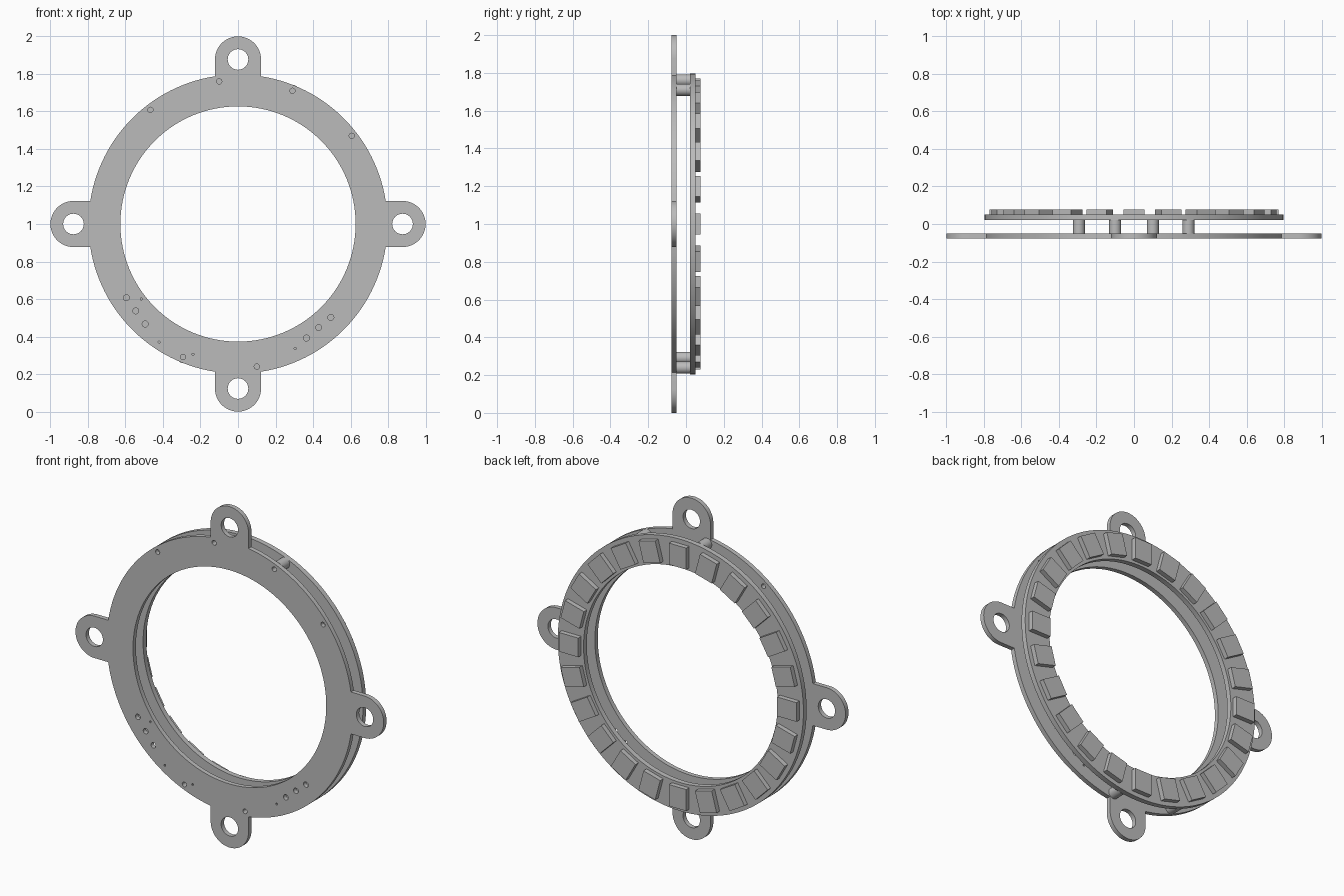
import bpy, math
from mathutils import Matrix

if "Cube" in bpy.data.objects:
    bpy.data.objects.remove(bpy.data.objects["Cube"])

CZ = 1.0                       # height of the ring centre
R_OUT, R_IN = 0.797, 0.627     # ring radii
LUG_C, LUG_R, LUG_HOLE = 0.877, 0.123, 0.055

grey = bpy.data.materials.new("plain grey")
grey.diffuse_color = (0.5, 0.5, 0.5, 1)
grey.use_nodes = True
grey.node_tree.nodes["Principled BSDF"].inputs["Base Color"].default_value = grey.diffuse_color


def arc(cx, cy, r, a0, a1, n):
    return [(cx + r * math.cos(a0 + (a1 - a0) * i / n),
             cy + r * math.sin(a0 + (a1 - a0) * i / n)) for i in range(n + 1)]


def circle(cx, cy, r, n):
    return arc(cx, cy, r, 0, 2 * math.pi, n)[:-1]


def extrude_loops(name, loops, y0, y1):
    """Flat part from an outline plus hole loops, spanning y0..y1."""
    cu = bpy.data.curves.new(name + "_profile", 'CURVE')
    cu.dimensions = '2D'
    cu.fill_mode = 'BOTH'
    cu.extrude = (y1 - y0) / 2
    for pts in loops:
        sp = cu.splines.new('POLY')
        sp.points.add(len(pts) - 1)
        for p, (x, z) in zip(sp.points, pts):
            p.co = (x, z, 0, 1)
        sp.use_cyclic_u = True
    ob = bpy.data.objects.new(name, cu)
    bpy.context.collection.objects.link(ob)
    bpy.ops.object.select_all(action='DESELECT')
    ob.select_set(True)
    bpy.context.view_layer.objects.active = ob
    bpy.ops.object.convert(target='MESH')
    ob = bpy.context.view_layer.objects.active
    ob.name = name
    # Weld the caps to the walls and stand the part upright
    bpy.ops.object.mode_set(mode='EDIT')
    bpy.ops.mesh.select_all(action='SELECT')
    bpy.ops.mesh.remove_doubles(threshold=0.0001)
    bpy.ops.mesh.normals_make_consistent(inside=False)
    bpy.ops.object.mode_set(mode='OBJECT')
    ob.data.transform(Matrix.Translation((0, (y0 + y1) / 2, CZ))
                      @ Matrix.Rotation(math.pi / 2, 4, 'X'))
    ob.data.materials.clear()
    ob.data.materials.append(grey)
    bpy.ops.object.shade_smooth_by_angle(angle=math.radians(30))
    return ob


# Mounting plate: ring outline with four rounded lugs
outline, holes = [], [circle(0, 0, R_IN, 128)]
a = math.asin(LUG_R / R_OUT)
quarter = (arc(LUG_C, 0, LUG_R, -math.pi / 2, math.pi / 2, 24)
           + arc(0, 0, R_OUT, a, math.pi / 2 - a, 28))
for k in range(4):
    c, s = (1, 0, -1, 0)[k], (0, 1, 0, -1)[k]
    outline += [(x * c - y * s, x * s + y * c) for x, y in quarter]
    holes.append(circle(LUG_C * c, LUG_C * s, LUG_HOLE, 32))

# Screw holes, connector holes and pin holes
screws = [(math.radians(d), 0.767) for d in (37.8, 67.8, 97.5, 127.5, 247.5, 277.5)]
screw_xy = [(r * math.cos(t), r * math.sin(t)) for t, r in screws]
connectors = [(-0.595, -0.393), (-0.545, -0.463), (-0.495, -0.533),
              (0.365, -0.608), (0.43, -0.552), (0.495, -0.498)]
pins = [(-0.515, -0.4), (-0.42, -0.63), (-0.24, -0.695), (0.305, -0.663)]
holes += [circle(x, z, 0.014, 16) for x, z in screw_xy]
holes += [circle(x, z, 0.016, 16) for x, z in connectors]
holes += [circle(x, z, 0.006, 10) for x, z in pins]
extrude_loops("mounting_plate", [outline] + holes, -0.078, -0.051)

# Rear ring that carries the blocks
extrude_loops("rear_ring", [circle(0, 0, R_OUT, 128), circle(0, 0, R_IN + 0.003, 128)],
              0.02, 0.05)

# Four hollow spacers between plate and ring
for i in (1, 2, 4, 5):
    x, z = screw_xy[i]
    extrude_loops("spacer", [circle(x, z, 0.032, 32), circle(x, z, 0.014, 16)], -0.051, 0.02)

# Twenty-four blocks around the rear ring
r0, r1, hw = 0.645, 0.771, 0.056
for k in range(24):
    t = k * math.pi / 12
    c, s = math.cos(t), math.sin(t)
    rect = [(r0, -hw), (r1, -hw), (r1, hw), (r0, hw)]
    extrude_loops("light_block", [[(x * c - y * s, x * s + y * c) for x, y in rect]],
                  0.05, 0.078)
